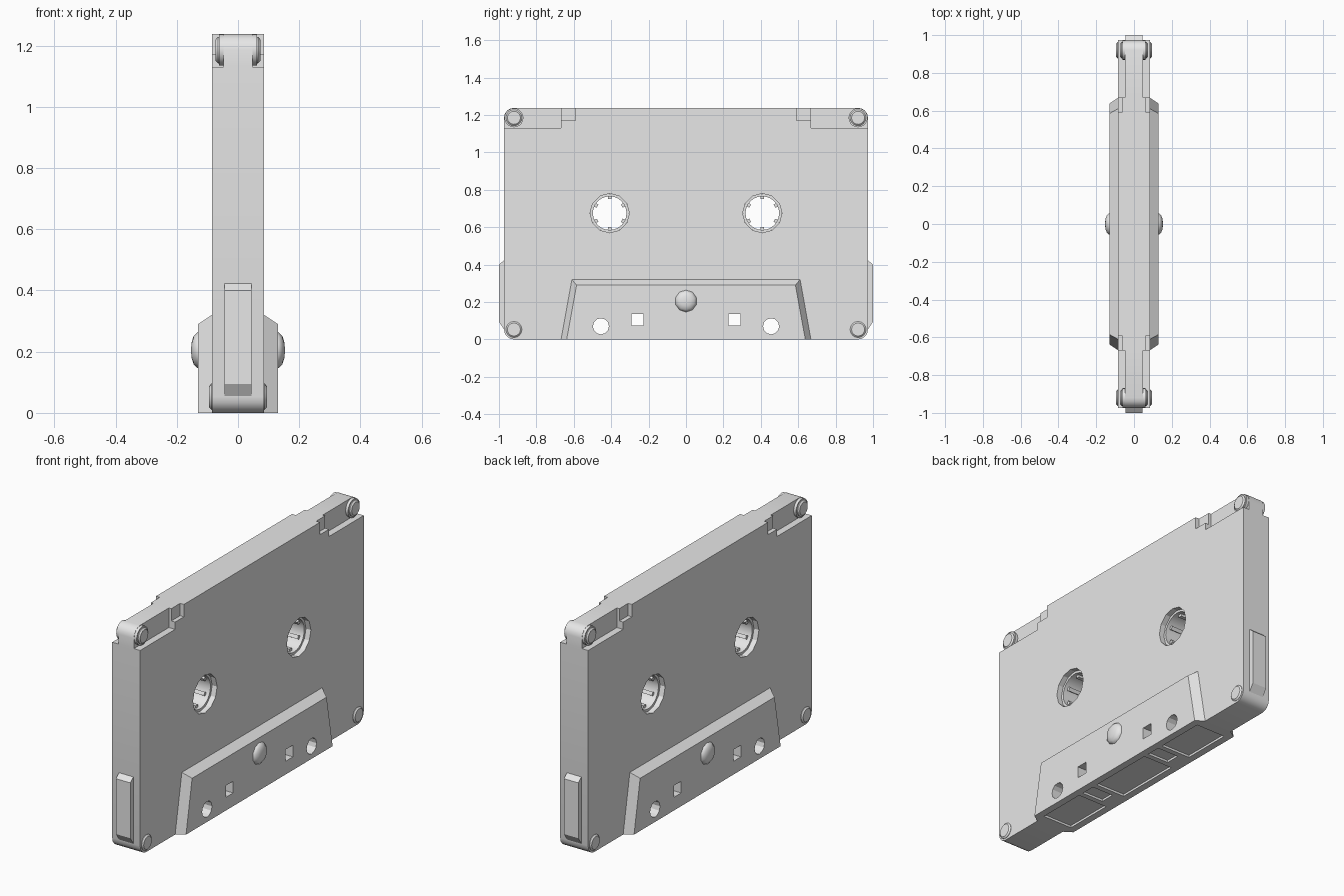
import bpy, bmesh
from math import cos, sin, pi, radians

cube = bpy.data.objects.get("Cube")
if cube:
    bpy.data.objects.remove(cube, do_unlink=True)

grey = bpy.data.materials.new("light_grey_plastic")
grey.use_nodes = True
grey.diffuse_color = (0.8, 0.8, 0.8, 1)
grey.node_tree.nodes["Principled BSDF"].inputs["Base Color"].default_value = (0.8, 0.8, 0.8, 1)


def loft(name, sections):
    """Solid through (x, [(y, z), ...]) sections, capped at both ends."""
    bm = bmesh.new()
    rings = [[bm.verts.new((x, y, z)) for y, z in pts] for x, pts in sections]
    n = len(rings[0])
    for a, b in zip(rings, rings[1:]):
        for i in range(n):
            j = (i + 1) % n
            bm.faces.new((a[i], a[j], b[j], b[i]))
    bm.faces.new(rings[0])
    bm.faces.new(rings[-1])
    bmesh.ops.recalc_face_normals(bm, faces=bm.faces)
    mesh = bpy.data.meshes.new(name)
    bm.to_mesh(mesh)
    bm.free()
    mesh.materials.append(grey)
    ob = bpy.data.objects.new(name, mesh)
    bpy.context.collection.objects.link(ob)
    return ob


def circle(y, z, r, n, turn=0.0):
    return [(y + r * cos(2 * pi * i / n + turn), z + r * sin(2 * pi * i / n + turn)) for i in range(n)]


def rect(y0, y1, z0, z1):
    return [(y0, z0), (y1, z0), (y1, z1), (y0, z1)]


def prism(name, pts, x0, x1):
    return loft(name, [(x0, pts), (x1, pts)])


def combine(ob, other, operation):
    mod = ob.modifiers.new("combine", 'BOOLEAN')
    mod.operation = operation
    mod.solver = 'EXACT'
    mod.object = other
    bpy.context.view_layer.objects.active = ob
    bpy.ops.object.modifier_apply(modifier=mod.name)
    bpy.data.objects.remove(other, do_unlink=True)


def smooth(ob, angle=30):
    bpy.ops.object.select_all(action='DESELECT')
    ob.select_set(True)
    bpy.context.view_layer.objects.active = ob
    bpy.ops.object.shade_smooth_by_angle(angle=radians(angle))


HALF = 0.085      # half thickness of the shell
RAISED = 0.13     # half thickness of the raised lower panel
SCREW_Y, LOW_Z, HIGH_Z = 0.92, 0.053, 1.185

# Shell with rounded corners
outline = []
for k, (y, z) in enumerate([(SCREW_Y, HIGH_Z), (-SCREW_Y, HIGH_Z), (-SCREW_Y, LOW_Z), (SCREW_Y, LOW_Z)]):
    for s in range(5):
        a = pi / 2 * (k + s / 4)
        outline.append((y + 0.053 * cos(a), z + 0.053 * sin(a)))
shell = prism("shell", outline, -HALF, HALF)

# Raised lower panel with sloping borders
outer = [(-0.668, 0), (0.668, 0), (0.61, 0.32), (-0.61, 0.32)]
inner = [(-0.638, 0), (0.638, 0), (0.585, 0.29), (-0.585, 0.29)]
panel = loft("panel", [(-RAISED, inner), (-HALF, outer), (HALF, outer), (RAISED, inner)])
combine(shell, panel, 'UNION')

for side in (-1, 1):
    # Reel, guide and locating holes
    for pts in (circle(side * 0.408, 0.675, 0.105, 12),
                circle(side * 0.455, 0.07, 0.043, 12),
                rect(side * 0.26 - 0.032, side * 0.26 + 0.032, 0.073, 0.137)):
        combine(shell, prism("hole_cutter", pts, -0.3, 0.3), 'DIFFERENCE')
    # Stepped notches at the upper corners
    for face in (-1, 1):
        for y0, y1, z0, depth in ((0.669, 1.1, 1.13, 0.047), (0.592, 0.672, 1.17, 0.062)):
            ys = sorted((side * y0, side * y1))
            xs = sorted((face * depth, face * 0.3))
            combine(shell, prism("notch_cutter", rect(*ys, z0, 1.4), *xs), 'DIFFERENCE')

# Shallow recesses along the bottom edge
for y0, y1, x0, x1 in ((-0.61, -0.33, -0.09, 0.09), (-0.3, -0.22, -0.04, 0.09),
                       (-0.19, 0.19, -0.09, 0.09),
                       (0.22, 0.3, -0.04, 0.09), (0.33, 0.61, -0.09, 0.09)):
    combine(shell, prism("recess_cutter", rect(y0, y1, -0.1, 0.012), x0, x1), 'DIFFERENCE')
smooth(shell, 25)

for side, label in ((-1, "front"), (1, "back")):
    # Toothed reel hub
    cy, cz = side * 0.408, 0.675
    hub = prism(label + "_reel_hub", circle(cy, cz, 0.104, 24), -0.055, 0.055)
    combine(hub, prism("hub_cutter", circle(cy, cz, 0.09, 24), -0.3, 0.3), 'DIFFERENCE')
    smooth(hub)
    for i in range(6):
        a = pi / 2 + i * pi / 3
        pts = [(cy + r * cos(a) - t * sin(a), cz + r * sin(a) + t * cos(a))
               for r, t in ((0.075, -0.01), (0.095, -0.01), (0.095, 0.01), (0.075, 0.01))]
        prism(f"{label}_reel_tooth_{i + 1}", pts, -0.035, 0.035)

    # Grip tab on the short edge
    tab = [(side * y, z) for y, z in ((0.95, 0.05), (0.97, 0.05), (1.0, 0.095),
                                      (1.0, 0.4), (0.97, 0.425), (0.95, 0.425))]
    prism(label + "_grip_tab", tab, -0.044, 0.044)

    # Round bosses inside the upper corner notches
    y = side * SCREW_Y
    boss = circle(y, HIGH_Z, 0.051, 20)
    smooth(prism(label + "_corner_boss", boss, -0.062, 0.062))

    # Screws through the corners, with bevelled heads on both faces
    for z, x, level in ((HIGH_Z, 0.073, "upper"), (LOW_Z, 0.094, "lower")):
        rim, head = circle(y, z, 0.043, 16), circle(y, z, 0.035, 16)
        smooth(loft(f"{label}_{level}_screw", [(-x, head), (0.007 - x, rim), (x - 0.007, rim), (x, head)]))

# Domed centre studs on the raised panel
for face, label in ((-1, "right"), (1, "left")):
    steps = ((0.12, 0.059), (0.132, 0.059), (0.145, 0.046), (0.151, 0.028), (0.153, 0.01))
    smooth(loft(label + "_centre_stud",
                [(face * x, circle(0, 0.205, r, 10, pi / 10)) for x, r in steps]), 50)
